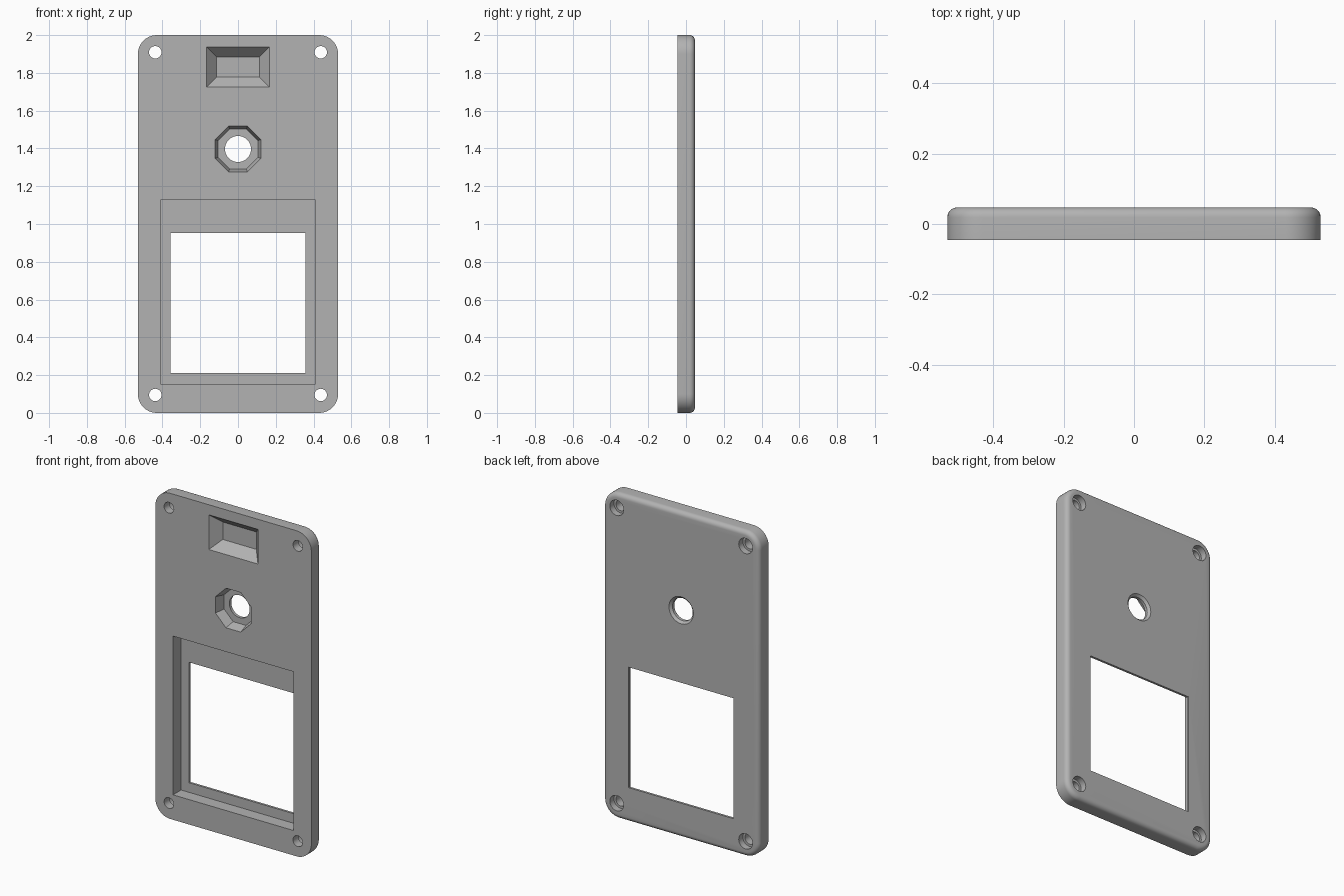
import bpy, bmesh
from math import cos, sin, pi

if "Cube" in bpy.data.objects:
    bpy.data.objects.remove(bpy.data.objects["Cube"])

FRONT, BACK, OVER = -0.045, 0.047, 0.02

grey = bpy.data.materials.new("grey plastic")
grey.use_nodes = True
colour = (0.45, 0.45, 0.45, 1)
grey.diffuse_color = colour
grey.node_tree.nodes["Principled BSDF"].inputs["Base Color"].default_value = colour


def loft(name, rings):
    """Closed solid through rings given as (y, [(x, z), ...])."""
    bm = bmesh.new()
    loops = [[bm.verts.new((x, y, z)) for x, z in pts] for y, pts in rings]
    for a, b in zip(loops, loops[1:]):
        n = len(a)
        for i in range(n):
            j = (i + 1) % n
            bm.faces.new((a[i], a[j], b[j], b[i]))
    bm.faces.new(loops[0])
    bm.faces.new(loops[-1])
    bmesh.ops.recalc_face_normals(bm, faces=bm.faces)
    mesh = bpy.data.meshes.new(name)
    bm.to_mesh(mesh)
    bm.free()
    mesh.materials.append(grey)
    obj = bpy.data.objects.new(name, mesh)
    bpy.context.collection.objects.link(obj)
    return obj


def polygon(cx, cz, r, n, phase=0.0):
    return [(cx + r * cos(phase + 2 * pi * i / n), cz + r * sin(phase + 2 * pi * i / n))
            for i in range(n)]


def rect(x, z0, z1):
    return [(-x, z0), (x, z0), (x, z1), (-x, z1)]


def rounded_rect(hx, hz, r, seg=10):
    pts = []
    for k, (sx, sz) in enumerate([(1, 1), (-1, 1), (-1, -1), (1, -1)]):
        for i in range(seg + 1):
            a = (k + i / seg) * pi / 2
            pts.append((sx * (hx - r) + r * cos(a), 1 + sz * (hz - r) + r * sin(a)))
    return pts


# Plate: rounded corners, sharp front edge, rounded back edge
fillet, steps = 0.028, 6
rings = [(FRONT, rounded_rect(0.53, 1, 0.1))]
for i in range(steps + 1):
    a = i / steps * pi / 2
    inset = fillet * (1 - cos(a))
    rings.append((BACK - fillet + fillet * sin(a),
                  rounded_rect(0.53 - inset, 1 - inset, 0.1 - inset)))
plate = loft("cover_plate", rings)

# Screen recess and window
cutters = [
    loft("screen_recess", [(FRONT - OVER, rect(0.41, 0.153, 1.128)),
                           (0.033, rect(0.41, 0.153, 1.128))]),
    loft("window_opening", [(0, rect(0.357, 0.212, 0.952)),
                            (BACK + OVER, rect(0.357, 0.212, 0.952))]),
]

# Sloped pocket near the top; walls continue outward past the front face
depth, slope = 0.06, 0.053
out = slope * OVER / depth
cutters.append(loft("sloped_pocket", [
    (FRONT - OVER, rect(0.167 + out, 1.725 - out, 1.938 + out)),
    (FRONT + depth, rect(0.167 - slope, 1.725 + slope, 1.938 - slope))]))

# Octagonal recess with a round hole flared at the back
flat = 1 / cos(pi / 8)
cutters.append(loft("octagon_recess", [
    (FRONT - OVER, polygon(0, 1.397, 0.127 * flat, 8, pi / 8)),
    (FRONT + 0.06, polygon(0, 1.397, 0.105 * flat, 8, pi / 8))]))
cutters.append(loft("round_hole", [
    (FRONT, polygon(0, 1.397, 0.069, 40)),
    (BACK - 0.014, polygon(0, 1.397, 0.069, 40)),
    (BACK, polygon(0, 1.397, 0.083, 40)),
    (BACK + OVER, polygon(0, 1.397, 0.083, 40))]))

# Corner screw holes, counterbored from the back
for x in (-0.438, 0.438):
    for z in (0.095, 1.909):
        cutters.append(loft("screw_hole", [
            (y, polygon(x, z, r, 28)) for y, r in
            ((FRONT - OVER, 0.033), (0.007, 0.033), (0.007, 0.047), (BACK + OVER, 0.047))]))

# Cut everything out of the plate
bpy.ops.object.select_all(action='DESELECT')
bpy.context.view_layer.objects.active = plate
plate.select_set(True)
for cutter in cutters:
    cutter.hide_render = True
    mod = plate.modifiers.new(cutter.name, 'BOOLEAN')
    mod.operation = 'DIFFERENCE'
    mod.solver = 'EXACT'
    mod.object = cutter
    bpy.ops.object.modifier_apply(modifier=mod.name)
    bpy.data.objects.remove(cutter)

bpy.ops.object.shade_smooth_by_angle(angle=pi / 6)
